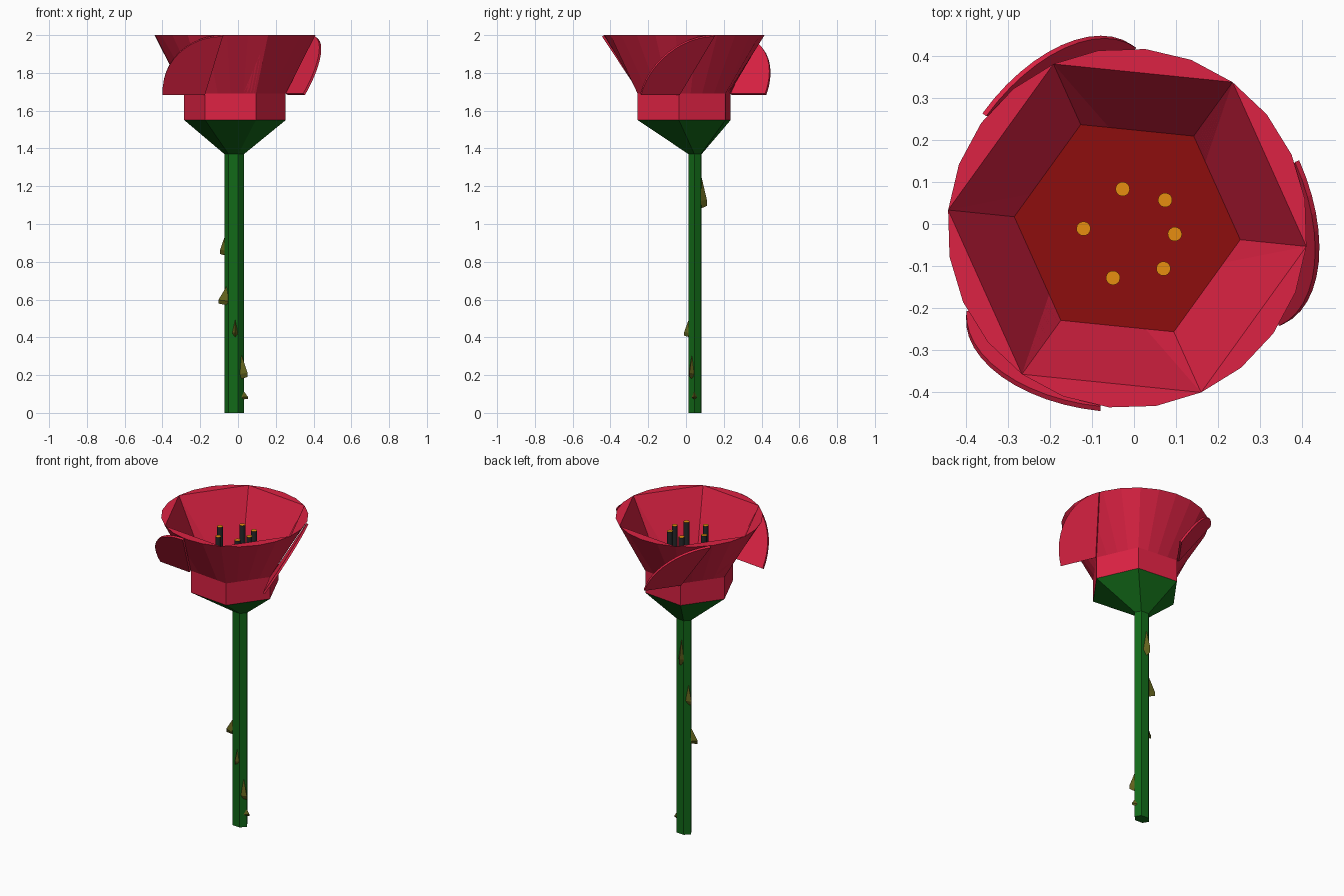
import bpy, bmesh, math
from mathutils import Vector

if "Cube" in bpy.data.objects:
    bpy.data.objects.remove(bpy.data.objects["Cube"])

CX, CY, ROT = -0.016, -0.01, math.radians(-5.8)
Z_BASE, Z_CUP, Z_RIM = 1.55, 1.69, 2.0


def mat(name, r, g, b):
    m = bpy.data.materials.new(name)
    m.diffuse_color = (r, g, b, 1)
    m.use_nodes = True
    m.node_tree.nodes["Principled BSDF"].inputs["Base Color"].default_value = m.diffuse_color
    return m


RED = mat("petal_red", 0.72, 0.016, 0.056)
DARK = mat("deep_red", 0.27, 0.004, 0.004)
GREEN = mat("stem_green", 0.006, 0.14, 0.009)
OLIVE = mat("thorn_olive", 0.12, 0.12, 0.012)
ORANGE = mat("pollen_orange", 0.80, 0.27, 0.005)
BLACK = mat("filament_black", 0.02, 0.022, 0.024)


def build(name, verts, faces, *mats, slots=None):
    me = bpy.data.meshes.new(name)
    me.from_pydata([tuple(v) for v in verts], [], faces)
    for m in mats:
        me.materials.append(m)
    if slots:
        for p, s in zip(me.polygons, slots):
            p.material_index = s
    bm = bmesh.new()
    bm.from_mesh(me)
    bmesh.ops.recalc_face_normals(bm, faces=bm.faces)
    bm.to_mesh(me)
    bm.free()
    ob = bpy.data.objects.new(name, me)
    bpy.context.collection.objects.link(ob)
    return ob


def ring(n, rx, z, cx=CX, cy=CY, ry=None, rot=ROT):
    ry = rx if ry is None else ry
    return [Vector((cx + rx * math.cos(rot + 2 * math.pi * i / n),
                    cy + ry * math.sin(rot + 2 * math.pi * i / n), z)) for i in range(n)]


def prism(name, lower, upper, *mats, top_slot=0):
    n = len(lower)
    faces = [(i, (i + 1) % n, n + (i + 1) % n, n + i) for i in range(n)]
    faces += [tuple(range(n))[::-1], tuple(range(n, 2 * n))]
    return build(name, lower + upper, faces, *mats, slots=[0] * (n + 1) + [top_slot])


# stem and calyx, sharing the flattened six-sided ring
SX, SY = -0.02, 0.048
stem_top = ring(6, 0.052, 1.37, SX, SY, 0.038)
prism("stem", ring(6, 0.052, 0, SX, SY, 0.038), stem_top, GREEN)
prism("calyx", stem_top, ring(6, 0.27, Z_BASE), GREEN)

# flower base with dark floor
hex_low = ring(6, 0.27, Z_CUP)
prism("flower_base", ring(6, 0.27, Z_BASE), hex_low, RED, DARK, top_slot=1)

# inner petals: flat inside, rounded outside, flat on top
rim = ring(24, 0.428, Z_RIM)
for k in range(6):
    a, b = hex_low[k], hex_low[(k + 1) % 6]
    low = [a.lerp(b, i / 4) for i in range(5)]
    arc = [rim[(4 * k + i) % 24] for i in range(5)]
    faces = [(i, i + 1, 6 + i, 5 + i) for i in range(4)]
    faces += [(5, 6, 7, 8, 9), (0, 5, 9, 4, 3, 2, 1)]
    build(f"inner_petal_{k + 1}", low + arc, faces, RED)

# outer petals: slanted quarter-round sheets on every second side
for k in (0, 2, 4):
    v, w = hex_low[k], hex_low[(k + 1) % 6]
    along = (v - w).normalized()
    out = Vector((along.y, -along.x, 0))
    if out.dot(v - Vector((CX, CY, Z_CUP))) < 0:
        out = -out
    slope = out * 0.194 + Vector((0, 0, Z_RIM - Z_CUP))
    normal = slope.cross(along).normalized()
    if normal.dot(out) < 0:
        normal = -normal
    outline = [v]
    for i in range(13):
        t = math.pi / 2 * i / 12
        outline.append(v + along * (0.34 * math.cos(t) - 0.115) + slope * math.sin(t))
    prism(f"outer_petal_{k // 2 + 1}", outline, [p + normal * 0.013 for p in outline], RED)

# stamens with orange tips
for i, (x, y) in enumerate([(-0.027, 0.083), (0.074, 0.057), (0.097, -0.024),
                            (0.07, -0.106), (-0.05, -0.128), (-0.12, -0.011)]):
    prism(f"stamen_{i + 1}", ring(16, 0.017, Z_CUP, x, y),
          ring(16, 0.017, 1.905, x, y), BLACK, ORANGE, top_slot=1)


# thorns: pointed wedges growing down from the stem
def thorn(name, base, tip, z0, z1, width):
    b, t = Vector((*base, 0)), Vector((*tip, 0))
    d = (t - b).normalized()
    s = Vector((-d.y, d.x, 0)) * width / 2
    h = z1 - z0
    up = Vector((0, 0, 1))
    verts = [b + up * z1, b + s + up * (z0 + 0.2 * h), b - s + up * (z0 + 0.2 * h),
             b + up * z0, t + up * (z0 + 0.25 * h), t + up * (z0 + 0.08 * h)]
    build(name, verts, [(0, 1, 4), (0, 4, 2), (1, 3, 5, 4), (2, 4, 5, 3), (0, 2, 3, 1)], OLIVE)


for i, spec in enumerate([((-0.058, 0.06), (-0.094, 0.078), 0.83, 0.97, 0.035),
                          ((-0.055, 0.035), (-0.104, 0.03), 0.57, 0.68, 0.04),
                          ((-0.015, 0.02), (-0.015, -0.01), 0.40, 0.51, 0.035),
                          ((0.018, 0.032), (0.05, 0.018), 0.18, 0.31, 0.04),
                          ((0.02, 0.045), (0.052, 0.042), 0.07, 0.13, 0.03),
                          ((-0.025, 0.075), (-0.03, 0.11), 1.08, 1.28, 0.045)]):
    thorn(f"thorn_{i + 1}", *spec)
